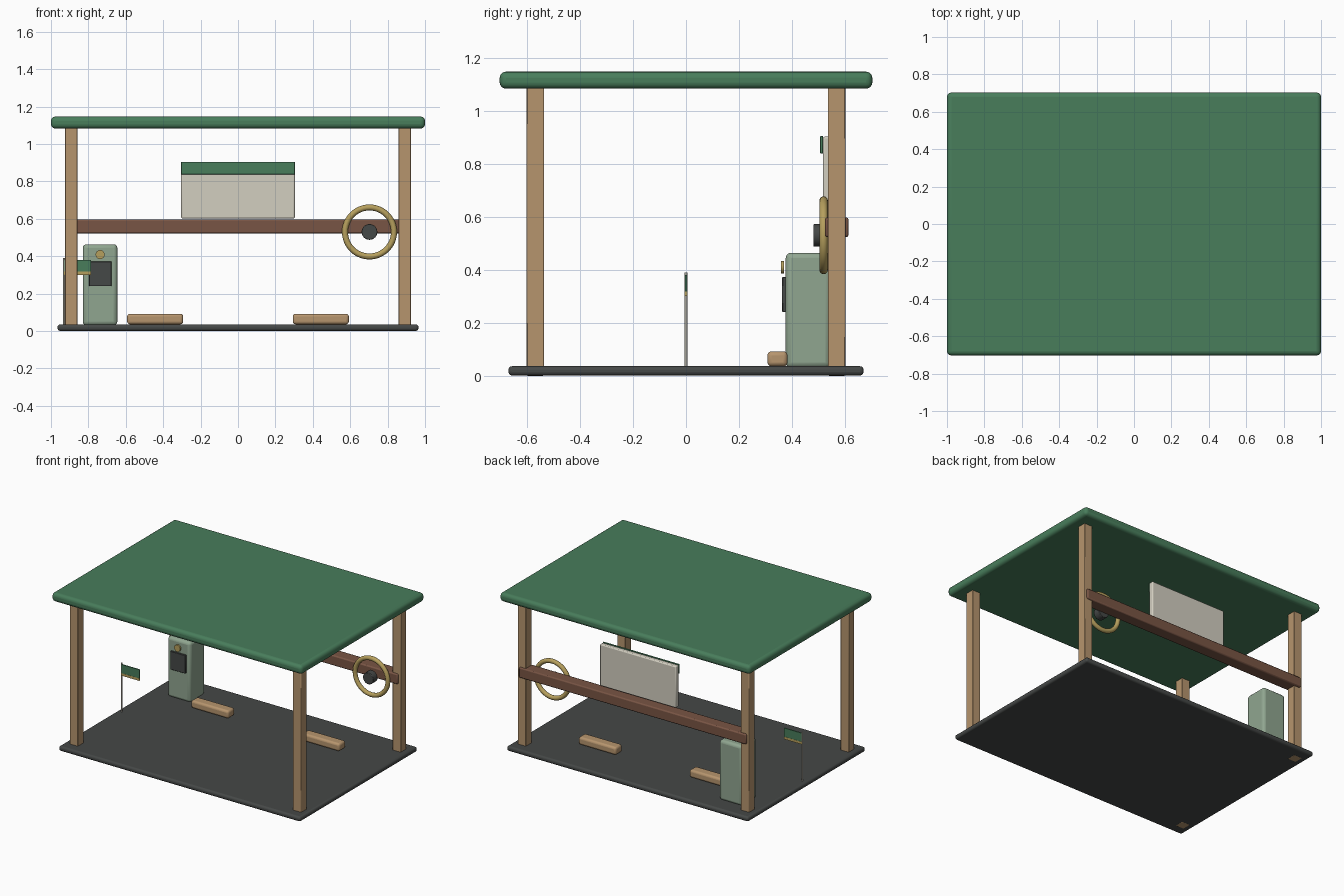
import bpy, math

if "Cube" in bpy.data.objects:
    bpy.data.objects.remove(bpy.data.objects["Cube"])


def material(name, r, g, b):
    m = bpy.data.materials.new(name)
    m.diffuse_color = (r, g, b, 1)
    m.use_nodes = True
    m.node_tree.nodes["Principled BSDF"].inputs["Base Color"].default_value = m.diffuse_color
    return m


GREEN = material("canopy green", 0.065, 0.205, 0.105)
WOOD = material("light wood", 0.47, 0.30, 0.155)
BROWN = material("dark wood", 0.19, 0.09, 0.058)
CHARCOAL = material("charcoal", 0.06, 0.065, 0.063)
CREAM = material("cream", 0.65, 0.62, 0.53)
SAGE = material("sage green", 0.28, 0.38, 0.28)
GOLD = material("brass", 0.47, 0.35, 0.11)


def finish(ob, name, mat, bevel=0.0, segments=3):
    ob.name = name
    ob.data.materials.append(mat)
    if bevel:
        mod = ob.modifiers.new("rounded edges", "BEVEL")
        mod.width = bevel
        mod.segments = segments
    bpy.ops.object.shade_smooth_by_angle(angle=math.radians(35))
    return ob


def box(name, x, y, z, mat, bevel=0.0, segments=3):
    """Box from (min, max) ranges on each axis."""
    bpy.ops.mesh.primitive_cube_add(size=1, location=[(a + b) / 2 for a, b in (x, y, z)])
    ob = bpy.context.object
    ob.scale = [b - a for a, b in (x, y, z)]
    bpy.ops.object.transform_apply(location=False, rotation=False, scale=True)
    return finish(ob, name, mat, bevel, segments)


def disc(name, loc, radius, depth, mat, facing_front=True, sides=32, bevel=0.0):
    rot = (math.pi / 2, 0, 0) if facing_front else (0, 0, 0)
    bpy.ops.mesh.primitive_cylinder_add(vertices=sides, radius=radius, depth=depth,
                                        location=loc, rotation=rot)
    return finish(bpy.context.object, name, mat, bevel, 2)


# Floor and roof slabs
box("floor", (-0.965, 0.965), (-0.67, 0.67), (0.001, 0.036), CHARCOAL, 0.014)
box("roof", (-1, 1), (-0.703, 0.703), (1.083, 1.147), GREEN, 0.024, 4)

# Four corner posts
for sx, side in ((-1, "left"), (1, "right")):
    for sy, end in ((-1, "front"), (1, "back")):
        cx, cy = sx * 0.892, sy * 0.568
        bottom = 0.0 if sx < 0 else 0.005
        box(f"{end}_{side}_post", (cx - 0.033, cx + 0.033), (cy - 0.033, cy + 0.033),
            (bottom, 1.09), WOOD, 0.004, 2)

# Back rail with sign board
box("back_rail", (-0.907, 0.907), (0.524, 0.613), (0.523, 0.597), BROWN, 0.008, 2)
box("sign_board", (-0.304, 0.304), (0.516, 0.55), (0.602, 0.902), CREAM, 0.007, 2)
box("sign_header", (-0.304, 0.304), (0.506, 0.517), (0.838, 0.905), GREEN, 0.002, 1)

# Steering wheel on the rail
bpy.ops.mesh.primitive_torus_add(major_radius=0.131, minor_radius=0.016,
                                 major_segments=48, minor_segments=12,
                                 location=(0.703, 0.519, 0.53), rotation=(math.pi / 2, 0, 0))
finish(bpy.context.object, "steering_wheel", GOLD)
disc("wheel_hub", (0.703, 0.506, 0.53), 0.042, 0.052, CHARCOAL, bevel=0.003)

# Charging cabinet with screen and knob
box("cabinet", (-0.83, -0.645), (0.376, 0.546), (0.03, 0.464), SAGE, 0.02)
box("cabinet_screen", (-0.796, -0.676), (0.363, 0.378), (0.24, 0.372), CHARCOAL, 0.002, 1)
disc("cabinet_knob", (-0.737, 0.364, 0.409), 0.024, 0.012, GOLD)

# Wheel stops on the floor
for sx, side in ((-1, "left"), (1, "right")):
    box(f"{side}_wheel_stop", (sx * 0.443 - 0.15, sx * 0.443 + 0.15), (0.307, 0.383),
        (0.036, 0.092), WOOD, 0.015)

# Small flag at the left edge
disc("flag_pole", (-0.93, 0, 0.21), 0.005, 0.36, CREAM, False, 12)
box("flag", (-0.93, -0.785), (-0.004, 0.004), (0.318, 0.38), GREEN)
box("flag_stripe", (-0.93, -0.785), (-0.005, 0.005), (0.3, 0.318), GOLD)
